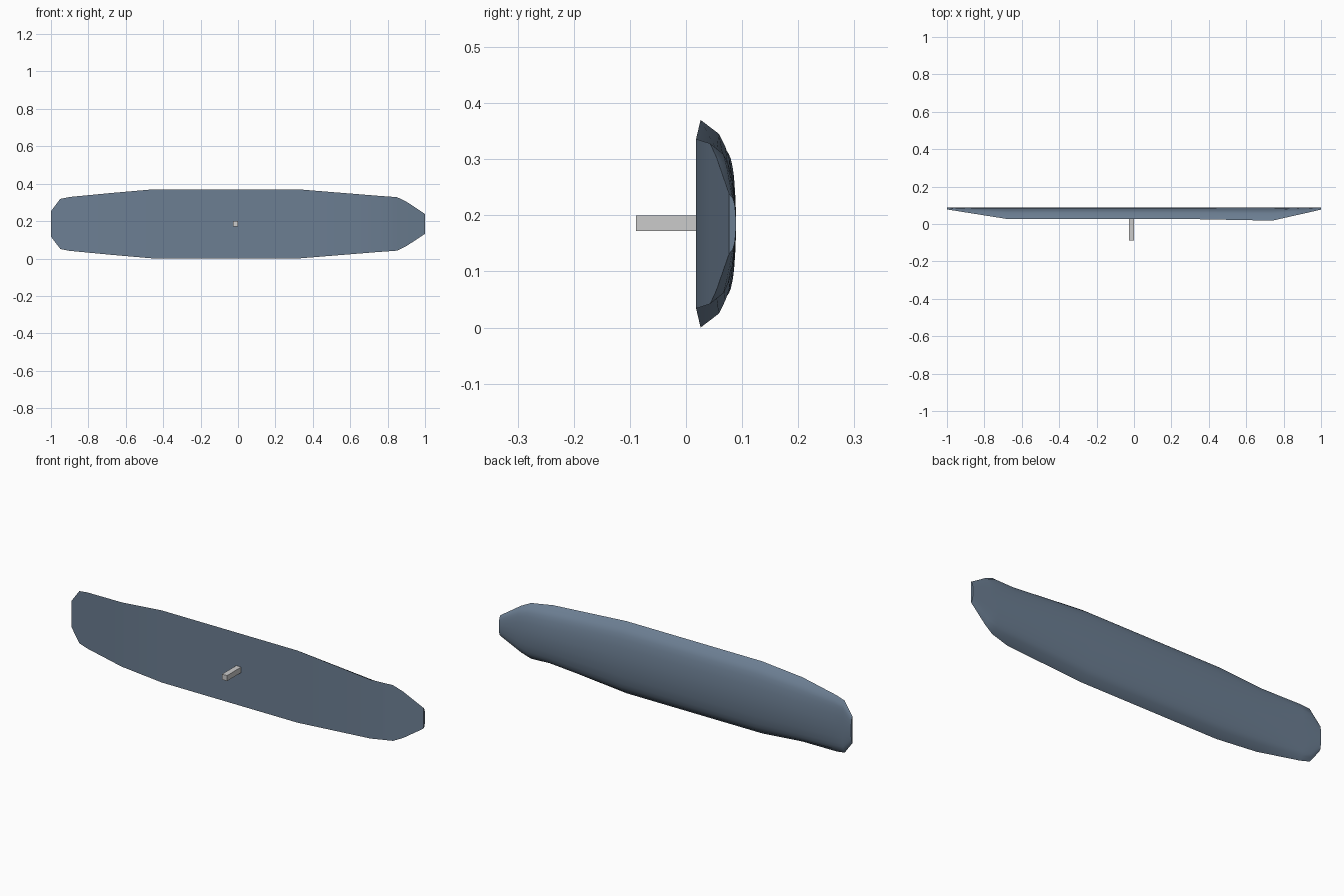
import bpy, bmesh

if "Cube" in bpy.data.objects:
    bpy.data.objects.remove(bpy.data.objects["Cube"])

CZ, BACK = 0.185, 0.089

# stations along the length: x, front y, half height
stations = [(-1.0, 0.078, 0.068), (-0.95, 0.070, 0.134), (-0.90, 0.062, 0.144),
            (-0.68, 0.027, 0.165), (-0.45, 0.026, 0.185), (0.32, 0.026, 0.185),
            (0.74, 0.018, 0.151), (0.85, 0.043, 0.143), (0.90, 0.054, 0.119), (1.0, 0.077, 0.053)]

# half cross-section: depth fraction, height fraction
half = [(0, 1), (0.52, 0.865), (0.70, 0.74), (0.82, 0.62), (0.93, 0.40), (1, 0.14)]
profile = half + [(u, -v) for u, v in reversed(half)]

# lofted body with flat front and bowed back
bm = bmesh.new()
rings = [[bm.verts.new((x, y + u * (BACK - y), CZ + v * h)) for u, v in profile]
         for x, y, h in stations]
n = len(profile)
for a, b in zip(rings, rings[1:]):
    for i in range(n):
        j = (i + 1) % n
        bm.faces.new((a[i], a[j], b[j], b[i]))
bm.faces.new(rings[0])
bm.faces.new(rings[-1])
bmesh.ops.recalc_face_normals(bm, faces=bm.faces)
mesh = bpy.data.meshes.new("curved_panel")
bm.to_mesh(mesh)
bm.free()
panel = bpy.data.objects.new("curved_panel", mesh)
bpy.context.collection.objects.link(panel)
mat = bpy.data.materials.new("slate_blue")
mat.diffuse_color = (0.15, 0.21, 0.29, 1)
mat.use_nodes = True
mat.node_tree.nodes["Principled BSDF"].inputs["Base Color"].default_value = mat.diffuse_color
mesh.materials.append(mat)
bpy.context.view_layer.objects.active = panel
panel.select_set(True)
bpy.ops.object.shade_smooth_by_angle(angle=0.52)

# square mounting peg on the front
bpy.ops.mesh.primitive_cube_add(size=1, location=(-0.014, -0.031, 0.186))
peg = bpy.context.object
peg.name = "mounting_peg"
peg.scale = (0.028, 0.116, 0.028)
